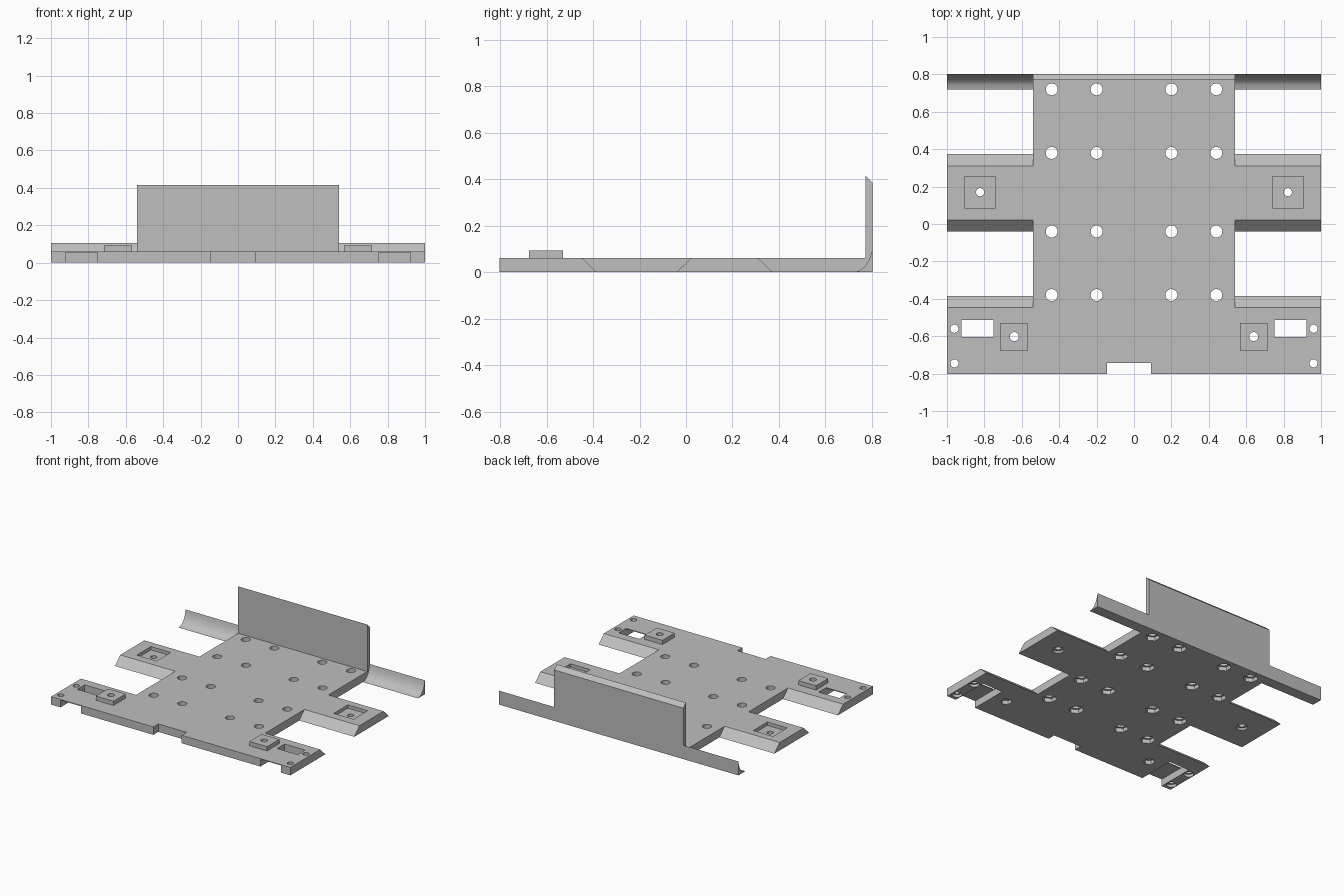
import bpy, bmesh, math
from mathutils import Matrix

default = bpy.data.objects.get("Cube")
if default:
    bpy.data.objects.remove(default, do_unlink=True)

grey = bpy.data.materials.new("plain grey")
grey.use_nodes = True
grey.diffuse_color = (0.52, 0.52, 0.52, 1)
grey.node_tree.nodes["Principled BSDF"].inputs["Base Color"].default_value = grey.diffuse_color


def finish(name, bm):
    bmesh.ops.recalc_face_normals(bm, faces=bm.faces)
    mesh = bpy.data.meshes.new(name)
    bm.to_mesh(mesh)
    bm.free()
    mesh.materials.append(grey)
    ob = bpy.data.objects.new(name, mesh)
    bpy.context.collection.objects.link(ob)
    return ob


def add_box(bm, x0, x1, y0, y1, z0, z1):
    m = Matrix.Translation(((x0 + x1) / 2, (y0 + y1) / 2, (z0 + z1) / 2))
    bmesh.ops.create_cube(bm, size=1, matrix=m @ Matrix.Diagonal((x1 - x0, y1 - y0, z1 - z0, 1)))


def add_drum(bm, x, y, r, z0, z1, sides=24):
    bmesh.ops.create_cone(bm, cap_ends=True, segments=sides, radius1=r, radius2=r,
                          depth=z1 - z0, matrix=Matrix.Translation((x, y, (z0 + z1) / 2)))


def profile_bar(name, half_width, points):
    """Side profile in y and z, extruded across x."""
    bm = bmesh.new()
    face = bm.faces.new([bm.verts.new((-half_width, y, z)) for y, z in points])
    side = bmesh.ops.extrude_face_region(bm, geom=[face])["geom"]
    bmesh.ops.translate(bm, vec=(2 * half_width, 0, 0),
                        verts=[v for v in side if isinstance(v, bmesh.types.BMVert)])
    return finish(name, bm)


def combine(target, tool, operation):
    tool.hide_render = True
    mod = target.modifiers.new(operation, 'BOOLEAN')
    mod.object, mod.operation, mod.solver = tool, operation, 'EXACT'
    bpy.context.view_layer.objects.active = target
    bpy.ops.object.modifier_apply(modifier=mod.name)
    bpy.data.objects.remove(tool, do_unlink=True)


T, B, W = 0.06, 0.803, 0.54     # plate thickness, half length, half body width

# Central body with its upright back panel, as one side profile
base = profile_bar("base_plate", W, [(-B, 0), (B, 0), (B, 0.385), (0.772, 0.415),
                                     (0.772, T), (-B, T)])

# Wings with sloping edges, and the concave rear bar
arc = [(0.72 + 0.083 * math.sin(a), 0.105 * (1 - math.cos(a)))
       for a in (math.radians(18 + 9 * i) for i in range(7))]
curve = [(0.72, 0)] + [(y, z * 1.2) for y, z in arc]
rear = [(B, 0), (B, 0.105)] + curve[::-1]
wings = [
    profile_bar("front_wing", 1, [(-B, 0), (-0.385, 0), (-0.447, T), (-B, T)]),
    profile_bar("middle_wing", 1, [(-0.04, 0), (0.373, 0), (0.31, T), (0.022, T)]),
    profile_bar("rear_bar", 1, rear),
]
# The rear bar is only outside the body, so the body sits over its ramp
for wing in wings[:2]:
    combine(base, wing, 'UNION')
bm = bmesh.new()
add_box(bm, -W, W, 0.5, 1, -0.1, 0.3)
combine(wings[2], finish("rear_gap", bm), 'DIFFERENCE')
combine(base, wings[2], 'UNION')

# Raised mounting pads on the front wing
bm = bmesh.new()
for s in (-1, 1):
    add_box(bm, s * 0.642 - 0.074, s * 0.642 + 0.074, -0.675, -0.53, 0.03, 0.092)
combine(base, finish("mounting_pads", bm), 'UNION')

bolts = [(x, y) for x in (-0.44, -0.2, 0.2, 0.44) for y in (-0.38, -0.04, 0.38, 0.72)]
corners = [(s * 0.96, y) for s in (-1, 1) for y in (-0.56, -0.745)]
pads = [(s * 0.64, -0.602) for s in (-1, 1)]
sockets = [(s * 0.823, 0.17) for s in (-1, 1)]

# Round holes, square slots and the front notch, cut right through
bm = bmesh.new()
for places, r in ((bolts, 0.032), (corners, 0.022), (pads, 0.024), (sockets, 0.022)):
    for x, y in places:
        add_drum(bm, x, y, r, -0.1, 0.2)
for s in (-1, 1):
    add_box(bm, s * 0.836 - 0.086, s * 0.836 + 0.086, -0.603, -0.514, -0.1, 0.2)
add_box(bm, -0.145, 0.09, -1, -0.744, -0.1, 0.2)
combine(base, finish("through_cuts", bm), 'DIFFERENCE')

# Recesses: hexagonal nut pockets, screw seats, top sockets and front channels
bm = bmesh.new()
for x, y in bolts:
    add_drum(bm, x, y, 0.052, -0.05, 0.03, 6)
for x, y in pads:
    add_drum(bm, x, y, 0.04, -0.05, 0.03, 6)
for x, y in corners:
    add_drum(bm, x, y, 0.035, -0.05, 0.02)
for x, y in sockets:
    add_drum(bm, x, y, 0.04, -0.05, 0.015)
    add_box(bm, x - 0.083, x + 0.083, y - 0.084, y + 0.084, 0.035, 0.2)
for s in (-1, 1):
    add_box(bm, s * 0.836 - 0.086, s * 0.836 + 0.086, -1, -0.514, -0.1, 0.054)
combine(base, finish("recesses", bm), 'DIFFERENCE')

bpy.ops.object.select_all(action='DESELECT')
base.select_set(True)
bpy.context.view_layer.objects.active = base
bpy.ops.object.shade_smooth_by_angle(angle=math.radians(25))
